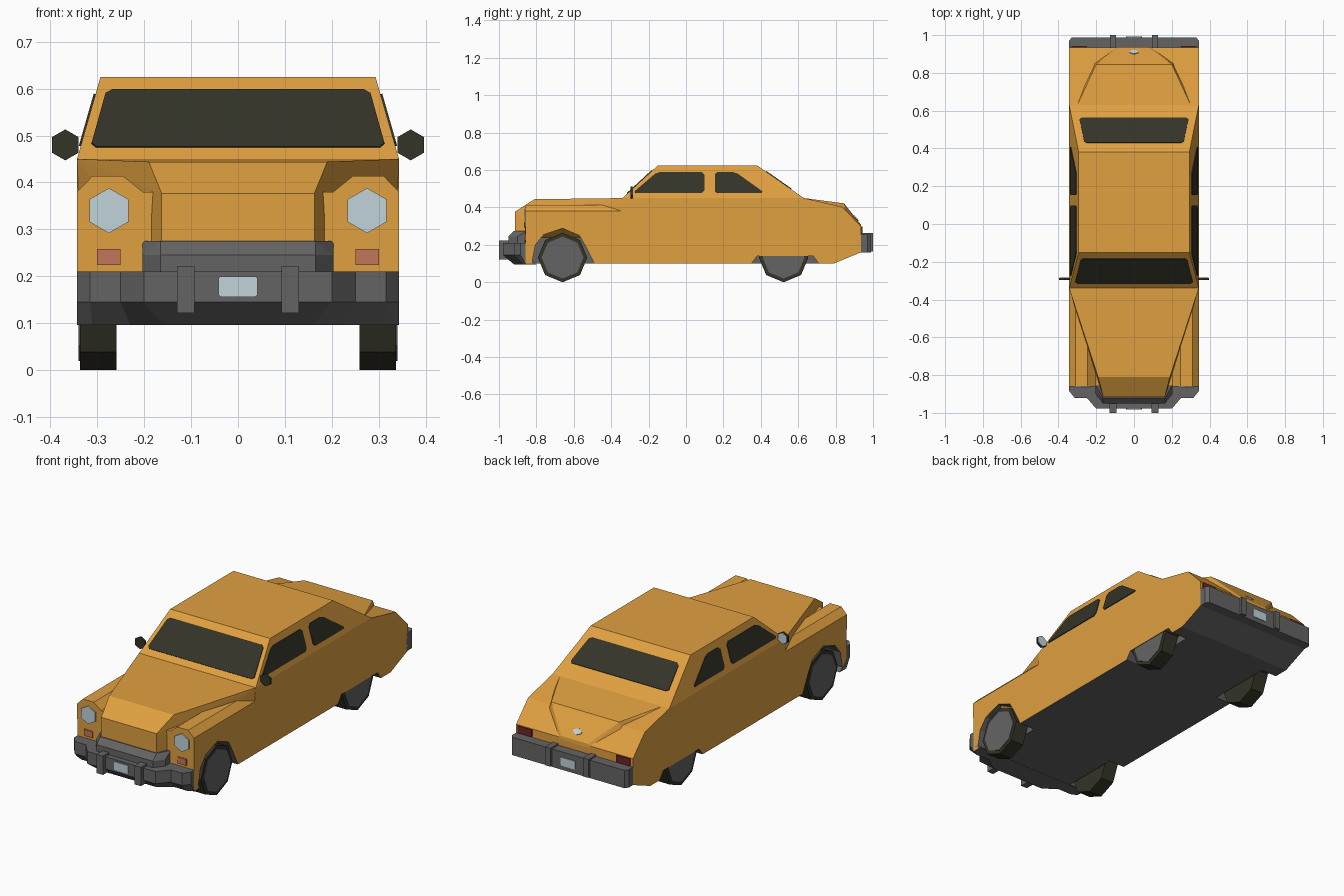
import bpy, bmesh, math
from mathutils import Vector

if "Cube" in bpy.data.objects:
    bpy.data.objects.remove(bpy.data.objects["Cube"])


def material(name, r, g, b):
    m = bpy.data.materials.new(name)
    m.diffuse_color = [((c / 255 + 0.055) / 1.055) ** 2.4 for c in (r, g, b)] + [1]
    m.use_nodes = True
    m.node_tree.nodes["Principled BSDF"].inputs["Base Color"].default_value = m.diffuse_color
    return m


ORANGE = material("orange_paint", 224, 160, 64)
GREY = material("grey_trim", 100, 100, 100)
DARK = material("dark_glass_and_rubber", 52, 51, 40)
PALE = material("pale_blue_glass", 192, 212, 218)
AMBER = material("amber_lamp", 192, 119, 88)
RED = material("red_lamp", 112, 38, 42)


def finish(name, bm, mat, under=None):
    """Make an object; faces looking down can take a second material."""
    bmesh.ops.recalc_face_normals(bm, faces=bm.faces[:])
    me = bpy.data.meshes.new(name)
    me.materials.append(mat)
    if under:
        me.materials.append(under)
        bm.normal_update()
        for f in bm.faces:
            f.material_index = int(f.normal.z < -0.1)
    bm.to_mesh(me)
    bm.free()
    ob = bpy.data.objects.new(name, me)
    bpy.context.collection.objects.link(ob)
    return ob


def loft(name, rings, mat, under=None):
    """Join rings of equal length and cap both ends."""
    bm = bmesh.new()
    rows = [[bm.verts.new(p) for p in r] for r in rings]
    n = len(rows[0])
    for a, b in zip(rows, rows[1:]):
        for i in range(n):
            j = (i + 1) % n
            bm.faces.new((a[i], a[j], b[j], b[i]))
    bm.faces.new(rows[0])
    bm.faces.new(rows[-1])
    return finish(name, bm, mat, under)


def hull(name, half, mat):
    """Convex solid from points mirrored across x = 0."""
    bm = bmesh.new()
    for x, y, z in half:
        bm.verts.new((x, y, z))
        bm.verts.new((-x, y, z))
    res = bmesh.ops.convex_hull(bm, input=bm.verts[:])
    loose = [v for v in bm.verts if not v.link_faces]
    bmesh.ops.delete(bm, geom=loose, context='VERTS')
    bmesh.ops.dissolve_limit(bm, angle_limit=0.01, verts=bm.verts[:], edges=bm.edges[:])
    return finish(name, bm, mat)


def plate(name, pts, mat, out, cut=0.0, thick=0.004):
    """Thin plate on a surface with optional clipped corners."""
    p = [Vector(q) for q in pts]
    if cut:
        c = []
        for i, v in enumerate(p):
            for w in (p[i - 1], p[(i + 1) % len(p)]):
                c.append(v + (w - v).normalized() * cut)
        p = c
    off = Vector(out).normalized() * thick
    return loft(name, [[v - off * 0.5 for v in p], [v + off for v in p]], mat)


def box(name, x0, x1, y0, y1, z0, z1, mat):
    r = [(x0, y0), (x1, y0), (x1, y1), (x0, y1)]
    return loft(name, [[(x, y, z) for x, y in r] for z in (z0, z1)], mat)


def disc(name, centre, r, axis, depth, n, mat):
    """Low-sided disc, axis 'x' or 'y', with a corner pointing up."""
    cx, cy, cz = centre
    rings = []
    for d in (-depth / 2, depth / 2):
        ring = []
        for i in range(n):
            a = 2 * math.pi * i / n
            u, w = r * math.sin(a), r * math.cos(a)
            ring.append((cx + d, cy + u, cz + w) if axis == 'x' else (cx + u, cy + d, cz + w))
        rings.append(ring)
    return loft(name, rings, mat)


# Lower body: side profile with wheel openings
W = 0.343
profile = [(-0.858, 0.1), (-0.825, 0.1), (-0.805, 0.2), (-0.76, 0.255), (-0.66, 0.288),
           (-0.57, 0.25), (-0.535, 0.19), (-0.49, 0.1), (0.35, 0.1), (0.38, 0.14), (0.68, 0.14),
           (0.71, 0.1), (0.79, 0.1), (0.935, 0.16), (0.935, 0.3), (0.835, 0.403),
           (0.63, 0.45), (-0.34, 0.45), (-0.35, 0.38), (-0.858, 0.38)]
loft("lower_body", [[(x, y, z) for y, z in profile] for x in (-W, W)], ORANGE, GREY)
box("underbody", -0.25, 0.25, -0.85, 0.75, 0.1, 0.3, GREY)

# Cabin, hood and trunk lid
hull("cabin", [(W, -0.34, 0.45), (W, 0.63, 0.45), (0.293, -0.15, 0.625), (0.293, 0.38, 0.625),
               (W, -0.34, 0.44), (W, 0.63, 0.44)], ORANGE)
hull("hood", [(W, -0.34, 0.45), (W, -0.34, 0.3), (0.19, -0.81, 0.444), (0.163, -0.915, 0.377),
              (0.163, -0.915, 0.27), (0.203, -0.81, 0.27)], ORANGE)
hull("trunk_lid", [(0.3, 0.63, 0.45), (0.2, 0.845, 0.422), (0.08, 0.935, 0.308),
                   (0.31, 0.64, 0.43), (0.215, 0.85, 0.37), (0.09, 0.937, 0.29)], ORANGE)
plate("trunk_handle", [(-0.025, 0.906, 0.345), (0, 0.898, 0.355), (0.025, 0.906, 0.345),
                       (0.025, 0.912, 0.338), (0, 0.92, 0.328), (-0.025, 0.912, 0.338)],
      PALE, (0, 0.78, 0.62))

# Windscreen and rear window
def glass(name, x0, z0, x1, z1, ya, yb, out):
    y = lambda z: ya + (yb - ya) * (z - 0.45) / 0.175
    plate(name, [(-x0, y(z0), z0), (x0, y(z0), z0), (x1, y(z1), z1), (-x1, y(z1), z1)],
          DARK, out, 0.012)


glass("windscreen", 0.314, 0.474, 0.28, 0.596, -0.34, -0.15, (0, -0.175, 0.19))
glass("rear_window", 0.29, 0.498, 0.262, 0.591, 0.63, 0.38, (0, 0.175, 0.25))

# Front bumper plan: wide ends, stepped centre; then the chin tucks under
right = [(W, -0.855), (W, -0.885), (0.315, -0.92), (0.25, -0.92), (0.2, -0.978)]
low = [(W, -0.8), (W, -0.855), (0.31, -0.87), (0.23, -0.87), (0.16, -0.92)]
full = lambda h, z: [(x, y, z) for x, y in h] + [(-x, y, z) for x, y in reversed(h)]
loft("front_bumper", [full(right, 0.21), full(right, 0.145), full(low, 0.096)], GREY)
hull("grille_valance", [(0.165, -0.92, 0.275), (0.203, -0.85, 0.275), (0.203, -0.85, 0.2),
                        (0.165, -0.95, 0.245), (0.203, -0.9, 0.245), (0.165, -0.95, 0.2),
                        (0.203, -0.9, 0.2)], GREY)

# Rear bumper with clipped corners
rear = [(W, 0.925), (W, 0.97), (0.33, 0.988)]
loft("rear_bumper", [full(rear, 0.16), full(rear, 0.255)], GREY)

# Number plates (blank)
for name, y, z, s in (("front_plate", -0.978, 0.178, -1), ("rear_plate", 0.988, 0.205, 1)):
    plate(name, [(-0.042, y, z - 0.022), (0.042, y, z - 0.022), (0.042, y, z + 0.022),
                 (-0.042, y, z + 0.022)], PALE, (0, s, 0), 0.005)

for s, side in ((1, "left"), (-1, "right")):
    # Fender crown with bevelled section
    sec = [(0.203, 0.21), (0.203, 0.38), (0.245, 0.414), (0.31, 0.414), (W, 0.38), (W, 0.3)]
    loft(side + "_fender", [[(s * x, y, z) for x, z in sec] for y in (-0.86, -0.35)], ORANGE)

    # Side windows follow the leaning cabin wall
    for name, pts in (("front", [(-0.285, 0.477), (0.098, 0.477), (0.098, 0.588), (-0.155, 0.588)]),
                      ("rear", [(0.154, 0.477), (0.42, 0.477), (0.265, 0.588), (0.154, 0.588)])):
        plate(side + "_" + name + "_window",
              [(s * (W - (z - 0.45) * 0.286), y, z) for y, z in pts], DARK, (s, 0, 0.286), 0.014)

    # Lamps
    disc(side + "_headlight", (s * 0.275, -0.862, 0.34), 0.048, 'y', 0.009, 6, PALE)
    box(side + "_indicator", s * 0.25, s * 0.3, -0.865, -0.857, 0.224, 0.258, AMBER)
    box(side + "_tail_light", s * 0.248, s * 0.33, 0.93, 0.943, 0.26, 0.297, RED)

    # Bumper guards
    box(side + "_front_guard", s * 0.093, s * 0.13, -1.0, -0.94, 0.122, 0.222, GREY)
    box(side + "_rear_guard", s * 0.095, s * 0.127, 0.93, 1.0, 0.165, 0.263, GREY)

    # Door mirror: dark shell, pale glass behind
    disc(side + "_mirror", (s * 0.368, -0.292, 0.48), 0.033, 'y', 0.01, 6, DARK)
    disc(side + "_mirror_glass", (s * 0.368, -0.286, 0.48), 0.029, 'y', 0.006, 6, PALE)

    # Wheels
    for end, y in (("front", -0.66), ("rear", 0.522)):
        disc(f"{side}_{end}_tyre", (s * 0.298, y, 0.132), 0.132, 'x', 0.078, 8, DARK)
        disc(f"{side}_{end}_hubcap", (s * 0.336, y, 0.132), 0.112, 'x', 0.008, 8, GREY)
